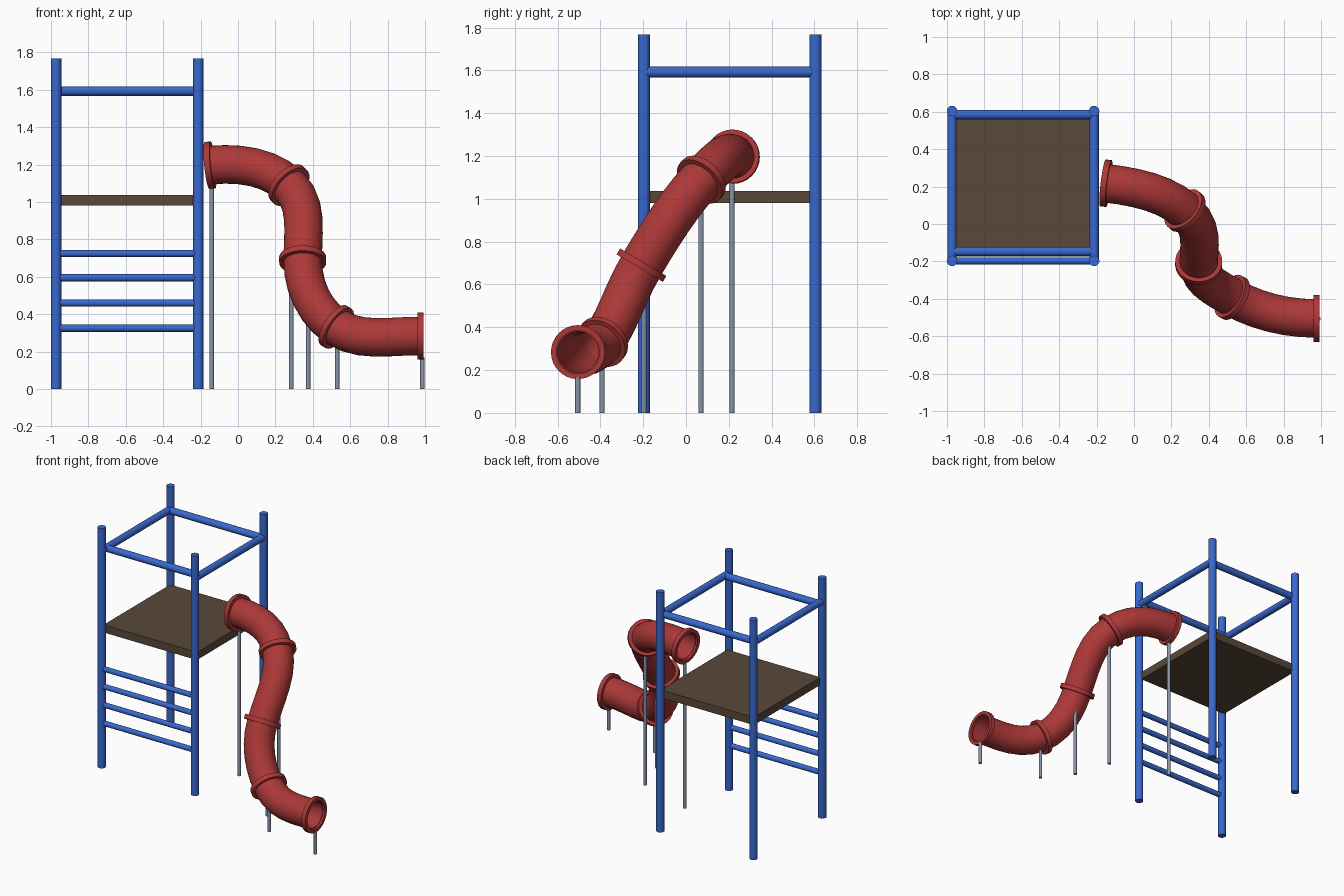
import bpy, bmesh, math
from mathutils import Vector

if "Cube" in bpy.data.objects:
    bpy.data.objects.remove(bpy.data.objects["Cube"])


def material(name, rgb):
    m = bpy.data.materials.new(name)
    m.diffuse_color = (*rgb, 1)
    m.use_nodes = True
    m.node_tree.nodes["Principled BSDF"].inputs["Base Color"].default_value = m.diffuse_color
    return m


BLUE = material("blue_paint", (0.04, 0.14, 0.62))
RED = material("red_plastic", (0.42, 0.04, 0.04))
BROWN = material("brown_deck", (0.10, 0.065, 0.04))
STEEL = material("steel", (0.25, 0.30, 0.40))


def finish(bm, name, mat):
    bmesh.ops.recalc_face_normals(bm, faces=bm.faces)
    me = bpy.data.meshes.new(name)
    bm.to_mesh(me)
    bm.free()
    ob = bpy.data.objects.new(name, me)
    bpy.context.collection.objects.link(ob)
    me.materials.append(mat)
    bpy.ops.object.select_all(action='DESELECT')
    ob.select_set(True)
    bpy.context.view_layer.objects.active = ob
    bpy.ops.object.shade_smooth_by_angle(angle=math.radians(35))
    return ob


def rod(name, a, b, r, mat, sides=20):
    a, b = Vector(a), Vector(b)
    bm = bmesh.new()
    bmesh.ops.create_cone(bm, cap_ends=True, segments=sides, radius1=r,
                          radius2=r, depth=(b - a).length)
    bm.transform((b - a).to_track_quat('Z', 'Y').to_matrix().to_4x4())
    bmesh.ops.translate(bm, verts=bm.verts, vec=(a + b) / 2)
    return finish(bm, name, mat)


def pipe(name, path, r_out, r_in, mat, sides=32):
    """Hollow pipe swept along a list of (point, tangent)."""
    bm = bmesh.new()
    side = path[0][1].orthogonal().normalized()
    prev = path[0][1]
    outer, inner = [], []
    for p, t in path:
        side = prev.rotation_difference(t) @ side
        up, prev = t.cross(side).normalized(), t
        for rings, r in ((outer, r_out), (inner, r_in)):
            rings.append([bm.verts.new(p + r * (side * math.cos(a) + up * math.sin(a)))
                          for a in (math.tau * i / sides for i in range(sides))])
    loop = outer + inner[::-1]
    for k, ring in enumerate(loop):
        nxt = loop[(k + 1) % len(loop)]
        for i in range(sides):
            j = (i + 1) % sides
            bm.faces.new((ring[i], ring[j], nxt[j], nxt[i]))
    return finish(bm, name, mat)


def hermite(p0, t0, p1, t1, n=6):
    k = (p1 - p0).length * 1.08
    m0, m1 = t0 * k, t1 * k
    out = []
    for i in range(n + 1):
        s = i / n
        p = (p0 * (2*s**3 - 3*s**2 + 1) + m0 * (s**3 - 2*s**2 + s)
             + p1 * (3*s**2 - 2*s**3) + m1 * (s**3 - s**2))
        d = (p0 * (6*s*s - 6*s) + m0 * (3*s*s - 4*s + 1)
             + p1 * (6*s - 6*s*s) + m1 * (3*s*s - 2*s))
        out.append((p, d.normalized()))
    return out


# Tower posts
X0, X1, Y0, Y1 = -0.973, -0.213, -0.197, 0.604
for sx, x in (("left", X0), ("right", X1)):
    for sy, y in (("front", Y0), ("back", Y1)):
        rod(f"{sy}_{sx}_post", (x, y, 0), (x, y, 1.767), 0.028, BLUE)

# Top rails
RZ = 1.593
for n, x in (("left", X0), ("right", X1)):
    rod(f"{n}_top_rail", (x, Y0, RZ), (x, Y1, RZ), 0.025, BLUE)
for n, y in (("front", -0.147), ("back", 0.585)):
    rod(f"{n}_top_rail", (X0, y, RZ), (X1, y, RZ), 0.025, BLUE)

# Ladder rungs
for i, z in enumerate((0.325, 0.46, 0.595, 0.725)):
    rod(f"ladder_rung_{i + 1}", (X0, Y0, z), (X1, Y0, z), 0.019, BLUE)

# Platform
bm = bmesh.new()
bmesh.ops.create_cube(bm, size=1)
bmesh.ops.scale(bm, verts=bm.verts, vec=(X1 - X0, 0.775, 0.057))
bmesh.ops.translate(bm, verts=bm.verts, vec=((X0 + X1) / 2, 0.2125, 1.009))
finish(bm, "platform", BROWN)

# Tube slide: joint centres and travel directions
joints = [(Vector(p), Vector(t).normalized()) for p, t in (
    ((-0.150, 0.218, 1.197), (1, -0.12, 0.10)),
    ((0.272, 0.072, 1.090), (0.60, -0.55, -0.58)),
    ((0.346, -0.208, 0.690), (0, -0.51, -0.86)),
    ((0.525, -0.392, 0.332), (0.75, -0.42, -0.50)),
    ((0.975, -0.505, 0.284), (1, 0, 0)))]
for i in range(4):
    pipe(f"slide_section_{i + 1}", hermite(*joints[i], *joints[i + 1]),
         0.103, 0.096, RED)

# Flanges at every joint and at both openings
for i, (p, t) in enumerate(joints):
    pipe(f"slide_flange_{i + 1}", [(p - t * 0.016, t), (p + t * 0.016, t)],
         0.126, 0.101, RED)

# Support poles
poles = ((-0.14, 0.215, 1.085), (0.285, 0.07, 0.97), (0.375, -0.197, 0.54),
         (0.53, -0.392, 0.23), (0.986, -0.506, 0.168))
for i, (x, y, z) in enumerate(poles):
    rod(f"support_pole_{i + 1}", (x, y, 0), (x, y, z), 0.012, STEEL, 12)
